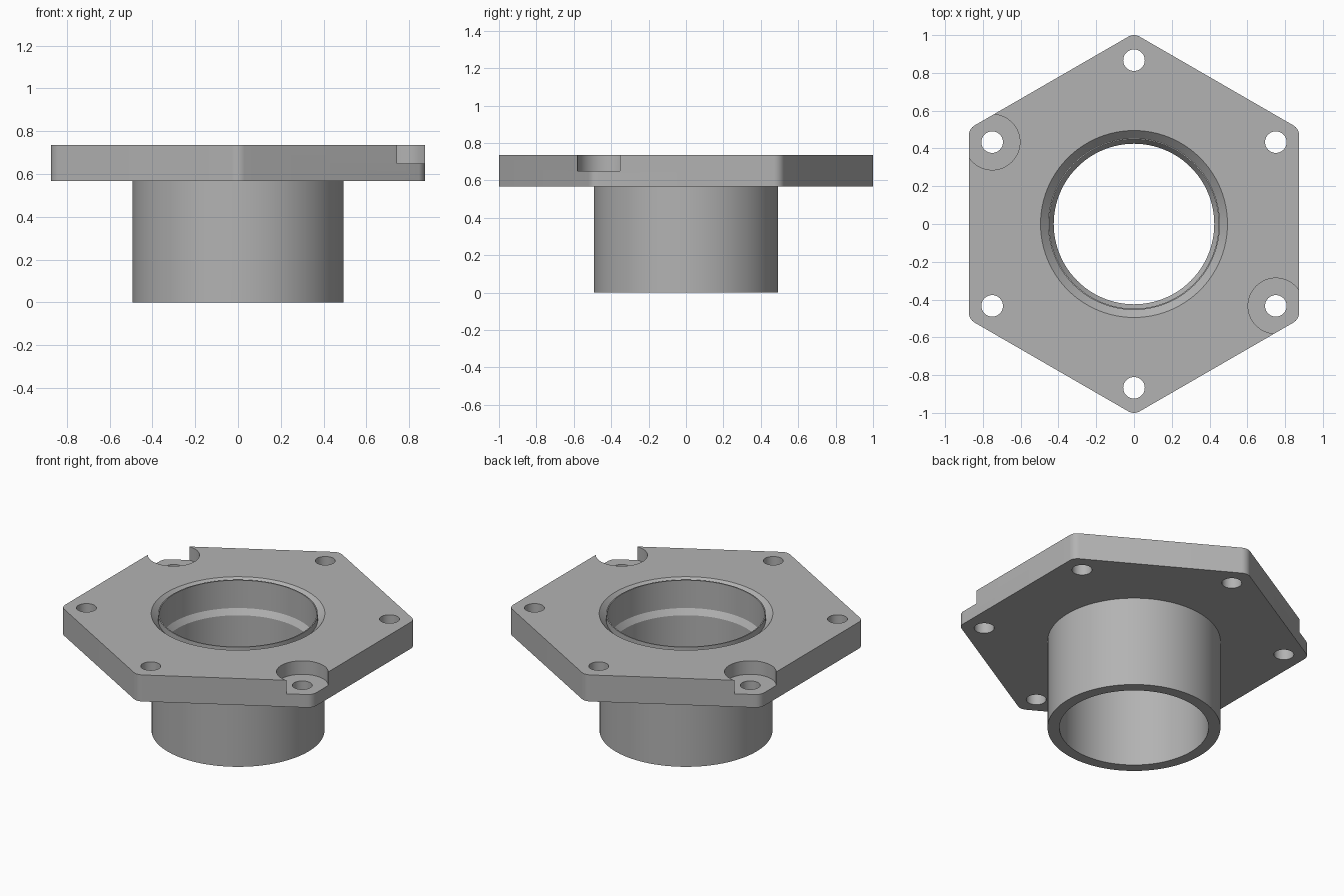
import bpy, bmesh, math
from math import sin, cos, pi, radians

old = bpy.data.objects.get("Cube")
if old:
    bpy.data.objects.remove(old)

TOP, UNDER = 0.735, 0.568
grey = bpy.data.materials.new("machined grey")
grey.use_nodes = True
grey.diffuse_color = (0.45, 0.45, 0.45, 1)
grey.node_tree.nodes["Principled BSDF"].inputs["Base Color"].default_value = (0.45, 0.45, 0.45, 1)


def make(name, bm):
    bmesh.ops.recalc_face_normals(bm, faces=bm.faces)
    mesh = bpy.data.meshes.new(name)
    bm.to_mesh(mesh)
    bm.free()
    mesh.materials.append(grey)
    ob = bpy.data.objects.new(name, mesh)
    bpy.context.collection.objects.link(ob)
    return ob


def prism(name, outline, z0, z1):
    bm = bmesh.new()
    face = bm.faces.new([bm.verts.new((x, y, z0)) for x, y in outline])
    top = bmesh.ops.extrude_face_region(bm, geom=[face])["geom"]
    verts = [v for v in top if isinstance(v, bmesh.types.BMVert)]
    bmesh.ops.translate(bm, verts=verts, vec=(0, 0, z1 - z0))
    return make(name, bm)


def circle(r, x=0, y=0, n=48):
    return [(x + r * cos(2 * pi * i / n), y + r * sin(2 * pi * i / n)) for i in range(n)]


def revolve(name, profile, n=96):
    bm = bmesh.new()
    verts = [bm.verts.new((r, 0, z)) for r, z in profile]
    edges = [bm.edges.new((verts[i - 1], verts[i])) for i in range(len(verts))]
    bmesh.ops.spin(bm, geom=verts + edges, cent=(0, 0, 0), axis=(0, 0, 1),
                   angle=2 * pi, steps=n, use_merge=True)
    bmesh.ops.remove_doubles(bm, verts=bm.verts, dist=0.0001)
    bmesh.ops.dissolve_degenerate(bm, edges=bm.edges, dist=0.0001)
    return make(name, bm)


def combine(target, tool, operation):
    mod = target.modifiers.new(tool.name, "BOOLEAN")
    mod.operation, mod.solver, mod.object = operation, "EXACT", tool
    bpy.context.view_layer.objects.active = target
    bpy.ops.object.modifier_apply(modifier=mod.name)
    bpy.data.objects.remove(tool)


# hexagonal flange with rounded corners
ROUND = 0.06
centre = (0.874 - ROUND) / cos(pi / 6)
outline = []
for k in range(6):
    a = pi / 2 + k * pi / 3
    for s in range(9):
        t = a - pi / 6 + s * pi / 24
        outline.append((centre * cos(a) + ROUND * cos(t), centre * sin(a) + ROUND * sin(t)))
body = prism("flanged_sleeve", outline, UNDER, TOP)

# round sleeve below the flange
combine(body, prism("sleeve", circle(0.493, n=96), 0, UNDER + 0.06), "UNION")

# stepped bore with a tapered ledge
combine(body, revolve("bore", [(0, -0.1), (0.425, -0.1), (0.425, 0.525), (0.448, 0.56),
                               (0.448, 0.9), (0, 0.9)]), "DIFFERENCE")

# sloped groove around the thin bore lip
combine(body, revolve("groove", [(0.455, TOP - 0.04), (0.495, TOP), (0.495, 0.9),
                                 (0.455, 0.9)]), "DIFFERENCE")

# bolt holes, two of them with a counterbore open to the rim
for k in range(6):
    a = pi / 2 + k * pi / 3
    x, y = 0.867 * cos(a), 0.867 * sin(a)
    combine(body, prism("bolt_hole", circle(0.057, x, y), 0.4, 1), "DIFFERENCE")
    if k in (1, 4):
        combine(body, prism("counterbore", circle(0.147, x, y, 64), 0.65, 1), "DIFFERENCE")

# smooth curved walls, crisp edges
bpy.ops.object.select_all(action="DESELECT")
body.select_set(True)
bpy.context.view_layer.objects.active = body
bpy.ops.object.shade_smooth_by_angle(angle=radians(25))
